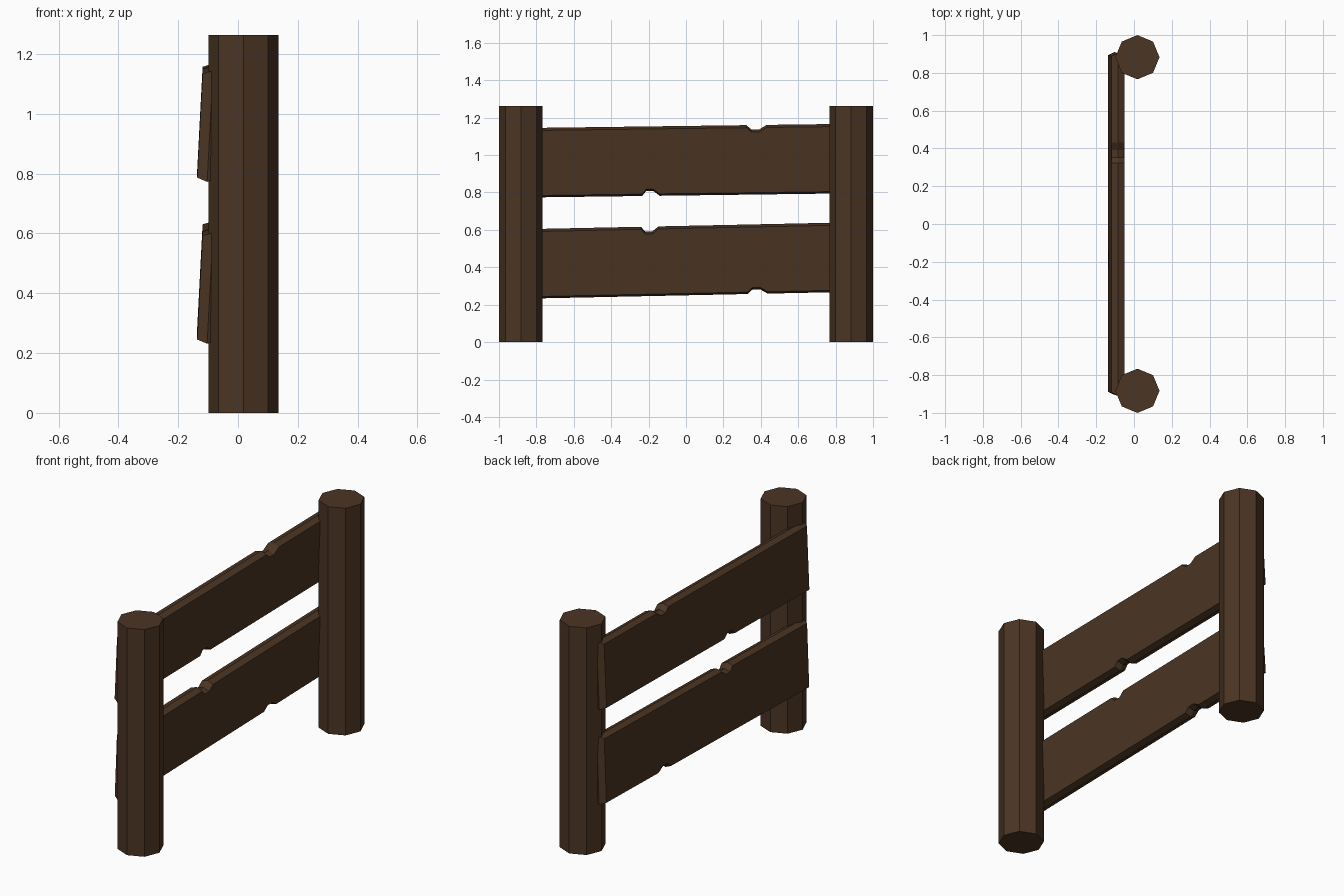
import bpy, bmesh, math
from mathutils import Matrix

if "Cube" in bpy.data.objects:
    bpy.data.objects.remove(bpy.data.objects["Cube"])

wood = bpy.data.materials.new("dark_brown_wood")
wood.diffuse_color = (0.07, 0.035, 0.017, 1)
wood.use_nodes = True
wood.node_tree.nodes["Principled BSDF"].inputs["Base Color"].default_value = wood.diffuse_color


def finish(name, bm):
    bmesh.ops.recalc_face_normals(bm, faces=bm.faces)
    mesh = bpy.data.meshes.new(name)
    bm.to_mesh(mesh)
    bm.free()
    mesh.materials.append(wood)
    obj = bpy.data.objects.new(name, mesh)
    bpy.context.collection.objects.link(obj)
    return obj


# Octagonal posts
def post(name, y, height=1.263):
    bm = bmesh.new()
    bmesh.ops.create_cone(bm, cap_ends=True, segments=8, radius1=0.117, radius2=0.117,
                          depth=height, matrix=Matrix.Translation((0.018, y, height / 2)) @ Matrix.Rotation(math.pi / 2, 4, 'Z'))
    finish(name, bm)


# Notched plank: a ridge outline round the middle, smaller outlines front and back
L, H, T = 0.907, 0.186, 0.034
OUTLINE = [(-L, -H), (-0.237, -H), (-0.215, -H + 0.026), (-0.177, -H + 0.026), (-0.143, -H),
           (L, -H), (L, H), (0.433, H), (0.393, H - 0.024), (0.353, H - 0.024), (0.325, H), (-L, H)]


def plank(name, z, slope, flip):
    bm = bmesh.new()
    loops = []
    for x, dy, dz in ((-T, 0.016, 0.012), (0, 0, 0), (T, 0.016, 0.012)):
        loop = []
        for y, h in OUTLINE:
            if abs(y) == L:
                y -= math.copysign(dy, y)
            h -= math.copysign(dz, h)
            loop.append(bm.verts.new((x, y, h * flip)))
        loops.append(loop)
    n = len(OUTLINE)
    for a, b in zip(loops, loops[1:]):
        for i in range(n):
            j = (i + 1) % n
            bm.faces.new((a[i], a[j], b[j], b[i]))
    bm.faces.new(loops[0])
    bm.faces.new(loops[-1])
    # Lean back slightly and slope along the length
    bm.transform(Matrix.Translation((-0.0935, 0, z)) @ Matrix.Rotation(math.atan(slope), 4, 'X')
                 @ Matrix.Rotation(math.radians(3), 4, 'Y'))
    finish(name, bm)


post("left_post", -0.883)
post("right_post", 0.883)
plank("upper_plank", 0.970, 0.013, 1)
plank("lower_plank", 0.436, 0.021, -1)
